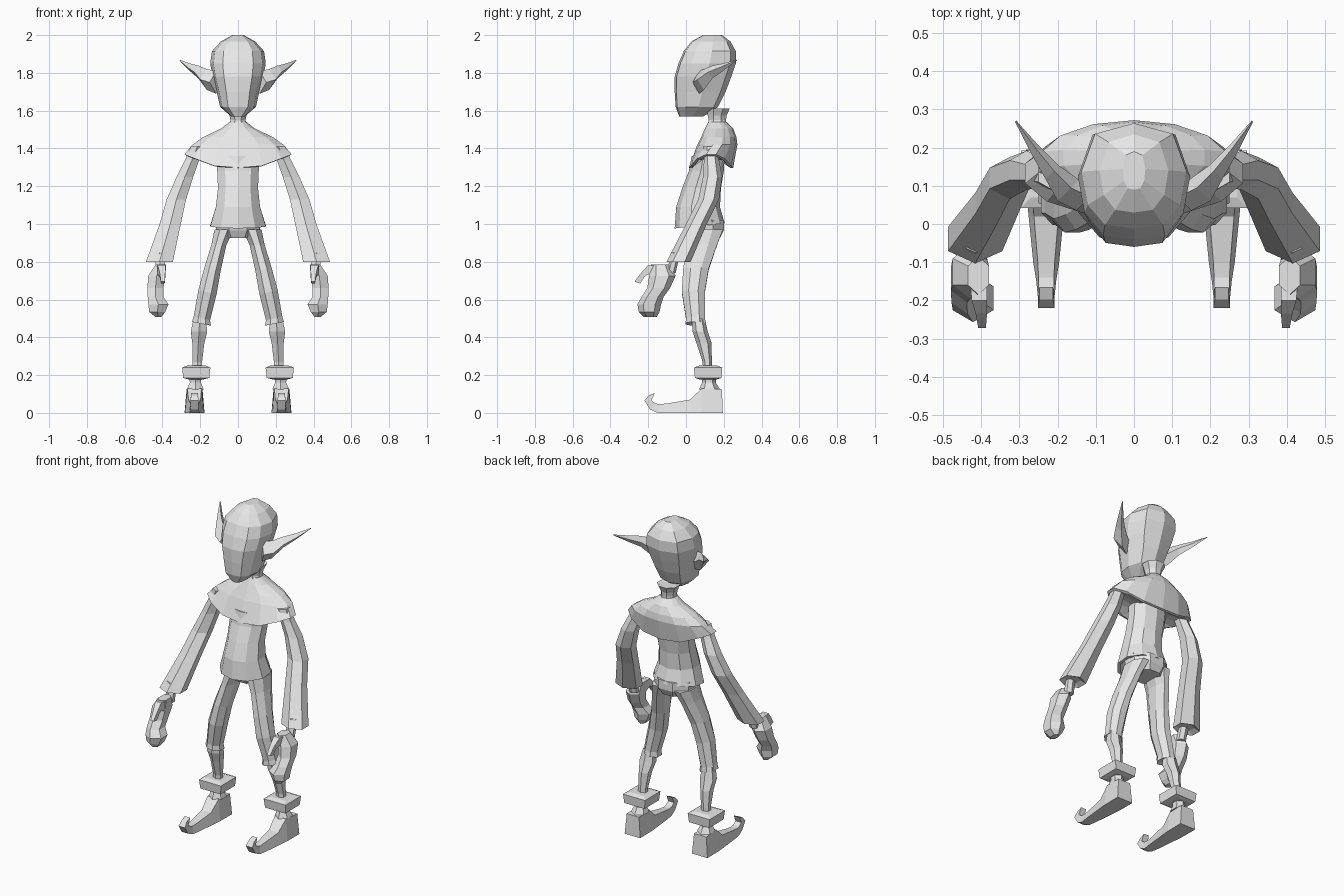
import bpy, bmesh, math

grey = bpy.data.materials.new("plain_grey")
grey.diffuse_color = (0.8, 0.8, 0.8, 1)


def unit(n):
    """Regular polygon with flat front and sides, scaled to fill -1..1."""
    pts = [(math.cos((i + .5) * 2 * math.pi / n), math.sin((i + .5) * 2 * math.pi / n)) for i in range(n)]
    mx, my = max(p[0] for p in pts), max(p[1] for p in pts)
    return [(x / mx, y / my) for x, y in pts]


def ring(x0, x1, y0, y1, z, shape, sx=0, sy=0):
    """Horizontal cross-section filling a box; sx and sy tilt it."""
    cx, cy, rx, ry = (x0 + x1) / 2, (y0 + y1) / 2, (x1 - x0) / 2, (y1 - y0) / 2
    return [(cx + u * rx, cy + v * ry, z + sx * u * rx + sy * v * ry) for u, v in shape]


def loft(name, rings, mirror=False):
    """Skin the rings, cap both ends, optionally mirror across x."""
    bm = bmesh.new()
    loops = [[bm.verts.new(p) for p in r] for r in rings]
    n = len(loops[0])
    for a, b in zip(loops, loops[1:]):
        for i in range(n):
            j = (i + 1) % n
            bm.faces.new((a[i], a[j], b[j], b[i]))
    bm.faces.new(loops[0][::-1])
    bm.faces.new(loops[-1])
    bmesh.ops.recalc_face_normals(bm, faces=bm.faces)
    me = bpy.data.meshes.new(name)
    bm.to_mesh(me)
    bm.free()
    me.materials.append(grey)
    ob = bpy.data.objects.new(name, me)
    bpy.context.collection.objects.link(ob)
    if mirror:
        ob.modifiers.new("mirror", 'MIRROR').use_clip = False
    return ob


def stack(name, rows, shape, mirror=False):
    """Loft of box rows (x0, x1, y0, y1, z, tilts...)."""
    return loft(name, [ring(*r[:5], shape, *r[5:]) for r in rows], mirror)


def centred(rows):
    return [(-r[0], *r) for r in rows]


# Head: pointed at the front and back centre lines
half = [(0, -1), (.55, -.93), (.88, -.55), (1, .08), (.74, .8)]
skull = half + [(0, 1)] + [(-u, v) for u, v in half[:0:-1]]
stack("head", centred([
    (.035, -.035, .09, 1.568), (.095, -.055, .17, 1.62), (.113, -.06, .21, 1.70),
    (.135, -.06, .24, 1.78), (.147, -.04, .264, 1.85), (.138, -.012, .264, 1.915),
    (.09, .03, .235, 1.967), (.03, .09, .19, 2.0)]), skull)

# Ears: swept diamond sections running out to a point
ear = []
for x, y, z, h, t in [(.115, .07, 1.75, .06, .035), (.165, .095, 1.765, .055, .035),
                      (.21, .14, 1.805, .034, .022), (.255, .195, 1.83, .02, .013),
                      (.31, .27, 1.868, .002, .002)]:
    ear.append([(x, y, z + h), (x + t, y - t, z), (x, y, z - h), (x - t * .6, y + t * .6, z)])
loft("ear", ear, True)

# Neck with flared collar
stack("neck", centred([(.05, .115, .215, 1.5), (.04, .12, .212, 1.55),
                       (.045, .115, .215, 1.575), (.062, .11, .232, 1.612),
                       (.04, .13, .21, 1.605)]), unit(8))

# Shoulder cape: hem rises toward the arms
round14 = unit(14)
cape = [ring(-w, w, a, b, z, round14) for w, a, b, z in
        [(.045, .118, .215, 1.54), (.09, .1, .25, 1.505), (.185, .08, .267, 1.46),
         (.24, .06, .272, 1.42)]]
for w, a, b, z in [(.285, .015, .25, 1.298), (.27, .03, .235, 1.296), (.12, .06, .2, 1.34)]:
    cape.append([(x, y, q + max(0, abs(x) - .1) * .38)
                 for x, y, q in ring(-w, w, a, b, z, round14)])
loft("shoulder_cape", cape)

# Shirt body, flaring to the hem
stack("shirt", centred([
    (.115, .03, .205, 1.36), (.11, .015, .2, 1.28), (.106, -.02, .185, 1.19),
    (.117, -.052, .18, 1.09), (.147, -.06, .205, .99, 0, .1), (.13, -.045, .19, .99, 0, .1),
    (.1, 0, .16, 1.03)]), unit(10))

# Trouser seat and legs
stack("trouser_seat", centred([(.12, -.005, .2, 1.02), (.115, .01, .2, .965),
                               (.085, .03, .18, .925)]), unit(8))
stack("trouser_leg", [
    (.025, .125, .01, .195, .97), (.062, .14, .005, .165, .89, .1),
    (.092, .178, -.015, .12, .76, .2), (.113, .21, -.022, .1, .64, .2),
    (.148, .235, 0, .1, .5, .2), (.143, .243, -.002, .104, .472, .2),
    (.165, .225, .02, .09, .48, .2)], unit(8), True)

# Calf
stack("calf", [(.17, .235, .03, .1, .5), (.163, .25, .035, .115, .43),
               (.178, .242, .055, .135, .37), (.19, .24, .088, .137, .27),
               (.19, .24, .09, .137, .22)], unit(6), True)

# Shoe cuff, ankle and curled shoe
box = unit(4)
stack("shoe_cuff", [(.17, .27, .07, .165, .25), (.146, .296, .042, .192, .24),
                    (.152, .29, .047, .188, .185), (.18, .265, .07, .165, .178)], box, True)
stack("ankle", [(.192, .258, .08, .16, .2), (.196, .255, .085, .158, .16),
                (.182, .27, .07, .18, .125)], unit(6), True)
shoe = []
for yb, zb, yt, zt, wb, wt in [
        (.195, 0, .19, .125, .053, .042), (.08, 0, .085, .13, .052, .038),
        (.02, 0, .02, .07, .046, .032), (-.1, 0, -.1, .05, .034, .022),
        (-.15, 0, -.14, .046, .026, .02), (-.19, .018, -.163, .05, .022, .02),
        (-.22, .065, -.183, .067, .022, .02), (-.198, .092, -.165, .106, .018, .018)]:
    shoe.append([(.23 - wb, yb, zb), (.23 + wb, yb, zb), (.23 + wt, yt, zt), (.23 - wt, yt, zt)])
loft("curled_shoe", shoe, True)

# Sleeves, bent at the elbow and wide at the cuff
six = unit(6)
stack("sleeve", [
    (.18, .25, .09, .17, 1.41), (.205, .28, .095, .175, 1.34), (.237, .325, .09, .192, 1.25),
    (.275, .378, .065, .175, 1.13), (.303, .415, 0, .11, 1.0), (.345, .487, -.103, .025, .8),
    (.375, .455, -.08, 0, .815)], six, True)

# Wrist, curled hand and thumb
stack("wrist", [(.39, .44, -.075, -.03, .85), (.385, .435, -.105, -.055, .74)], six, True)
stack("hand", [
    (.38, .435, -.185, -.085, .785), (.385, .475, -.195, -.055, .725),
    (.395, .48, -.205, -.085, .66), (.395, .478, -.235, -.118, .615),
    (.368, .475, -.257, -.132, .575), (.385, .47, -.25, -.14, .535),
    (.405, .438, -.225, -.155, .508)], six, True)
loft("thumb", [
    [(.385, -.15, .78), (.43, -.15, .78), (.43, -.16, .715), (.385, -.16, .715)],
    [(.385, -.2, .782), (.425, -.2, .782), (.425, -.2, .735), (.385, -.2, .735)],
    [(.385, -.235, .745), (.415, -.235, .745), (.415, -.22, .72), (.385, -.22, .72)],
    [(.388, -.272, .695), (.408, -.272, .695), (.408, -.242, .685), (.388, -.242, .685)]], True)
